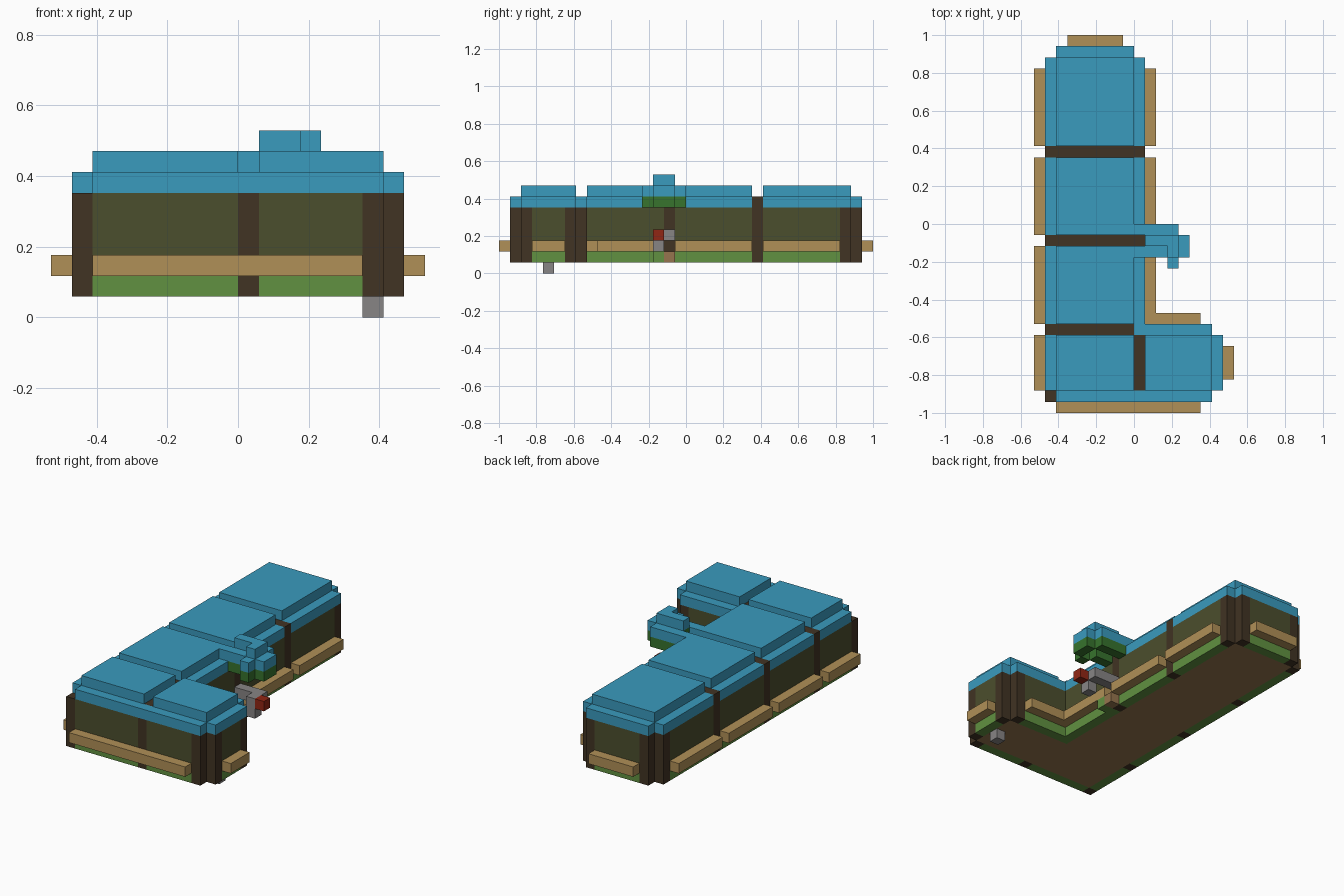
import bpy, bmesh
from mathutils import Vector

cube = bpy.data.objects.get("Cube")
if cube:
    bpy.data.objects.remove(cube, do_unlink=True)

UNIT = 2 / 34  # one block


def material(name, r, g, b):
    def lin(c):
        c /= 255
        return c / 12.92 if c <= 0.04045 else ((c + 0.055) / 1.055) ** 2.4
    col = (lin(r), lin(g), lin(b), 1)
    m = bpy.data.materials.new(name)
    m.use_nodes = True
    m.diffuse_color = col
    m.node_tree.nodes["Principled BSDF"].inputs["Base Color"].default_value = col
    return m


blue = material("roof blue", 58, 155, 190)
olive = material("wall olive", 75, 78, 45)
timber = material("dark timber", 65, 51, 35)
green = material("base green", 97, 145, 65)
tan = material("rail tan", 176, 144, 87)
brown = material("floor brown", 150, 117, 78)
gray = material("metal gray", 135, 133, 133)
leaf = material("awning dark green", 55, 115, 45)
red = material("lamp red", 145, 38, 20)

grid = {}   # block position -> part name
parts = {}  # part name -> material


def fill(part, mat, x, y, z):
    """Fill a box of blocks; later parts replace earlier ones."""
    parts[part] = mat
    for i in range(*x):
        for j in range(*y):
            for k in range(*z):
                grid[i, j, k] = part


def footprint(part, mat, z):
    """L-shaped plan with notched corners."""
    fill(part, mat, (-8, 1), (-16, 15), z)
    fill(part, mat, (-7, 0), (15, 16), z)
    fill(part, mat, (1, 7), (-16, -9), z)
    fill(part, mat, (7, 8), (-15, -10), z)


# Walls, base course and floor
footprint("walls", olive, (2, 6))
footprint("base_course", green, (1, 2))
fill("floor", brown, (-7, 0), (-15, 15), (1, 2))
fill("floor", brown, (0, 7), (-15, -10), (1, 2))

# Corner and middle posts
POSTS = [(-8, -16), (0, -16), (6, -16), (7, -15), (7, -11), (6, -10),
         (1 - 1, -2), (0, 6), (0, 14), (-1, 15), (-7, 15), (-8, 14),
         (-8, 6), (-8, -2), (-8, -10)]
for x, y in POSTS:
    fill("posts", timber, (x, x + 1), (y, y + 1), (1, 6))

# Lower roof with dark seams, open over the front right-hand corner post
footprint("roof_edge", blue, (6, 7))
del grid[-8, -16, 6]
for y, end in ((6, 1), (-2, 1), (-10, 0)):
    fill("roof_seams", timber, (-8, end), (y, y + 1), (6, 7))
fill("roof_seams", timber, (0, 1), (-15, -10), (6, 7))

# Raised roof panels
for y in ((7, 15), (-1, 6), (-9, -2), (-15, -10)):
    fill("roof_panels", blue, (-7, 0), y, (7, 8))
fill("roof_panels", blue, (1, 7), (-15, -10), (7, 8))

# Rails along the walls
for y in ((7, 14), (-1, 6), (-9, -2), (-15, -10)):
    fill("rails", tan, (-9, -8), y, (2, 3))
for y in ((7, 14), (-1, 6), (-9, -2)):
    fill("rails", tan, (1, 2), y, (2, 3))
fill("rails", tan, (1, 6), (-9, -8), (2, 3))
fill("rails", tan, (8, 9), (-14, -11), (2, 3))
fill("rails", tan, (-7, 6), (-17, -16), (2, 3))
fill("rails", tan, (-6, -1), (16, 17), (2, 3))

# Awning: rim, ceiling and raised cap
RIM = [((0, 4), (-1, 0)), ((0, 3), (-3, -2)), ((3, 4), (-4, -3)), ((4, 5), (-3, -1))]
for x, y in RIM:
    fill("awning_rim", blue, x, y, (7, 8))
    fill("awning_fringe", leaf, (max(x[0], 1), x[1]), y, (6, 7))
for x, y in (((1, 4), (-2, -1)), ((3, 4), (-3, -2))):
    fill("awning_ceiling", leaf, x, y, (7, 8))
    fill("awning_cap", blue, x, y, (8, 9))

# Bracket with lamp, doorstep and foot
fill("bracket", gray, (1, 4), (-2, -1), (3, 4))
fill("bracket", gray, (3, 4), (-3, -2), (2, 4))
fill("lamp", red, (4, 5), (-3, -2), (3, 4))
fill("doorstep", brown, (1, 2), (-2, -1), (1, 2))
fill("step_side", green, (1, 2), (-3, -2), (1, 2))
fill("foot", gray, (6, 7), (-13, -12), (0, 1))

# Outer skin of every part
AXES = [Vector(a) for a in ((1, 0, 0), (0, 1, 0), (0, 0, 1))]
for part, mat in parts.items():
    bm = bmesh.new()
    for cell, owner in grid.items():
        if owner != part:
            continue
        centre = Vector(cell) + Vector((0.5, 0.5, 0.5))
        for a in range(3):
            for sign in (1, -1):
                n = AXES[a] * sign
                if tuple(int(v) for v in Vector(cell) + n) in grid:
                    continue
                u = AXES[(a + 1) % 3] / 2
                v = AXES[(a + 2) % 3] / 2 * sign
                mid = centre + n / 2
                corners = (mid - u - v, mid + u - v, mid + u + v, mid - u + v)
                bm.faces.new([bm.verts.new(c * UNIT) for c in corners])
    bmesh.ops.remove_doubles(bm, verts=bm.verts, dist=0.001)
    bmesh.ops.dissolve_limit(bm, angle_limit=0.02, verts=bm.verts, edges=bm.edges)
    mesh = bpy.data.meshes.new(part)
    bm.to_mesh(mesh)
    bm.free()
    mesh.materials.append(mat)
    bpy.context.collection.objects.link(bpy.data.objects.new(part, mesh))
